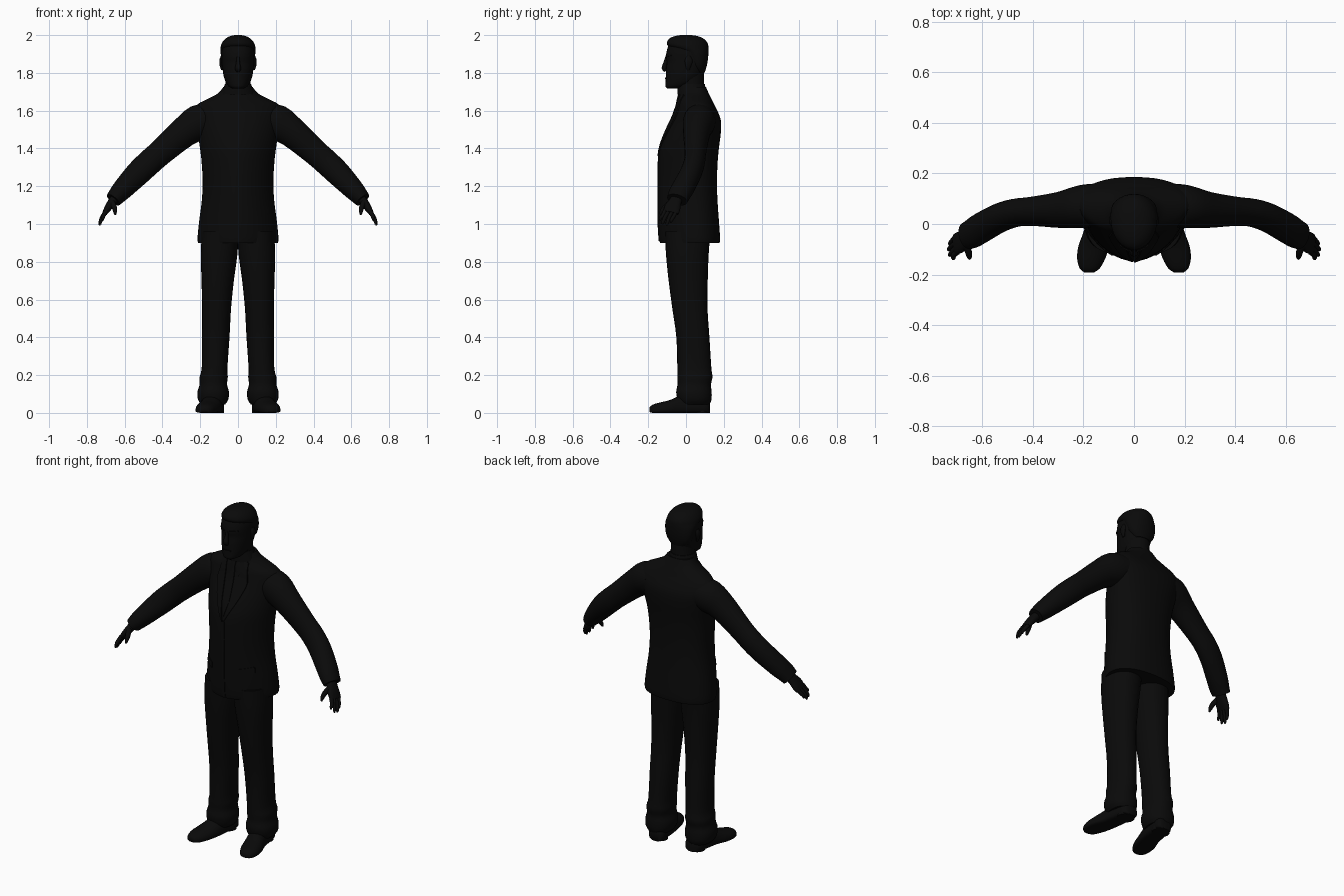
import bpy, bmesh, math
from mathutils import Vector
from mathutils.bvhtree import BVHTree

black = bpy.data.materials.new("suit black")
black.diffuse_color = (0.003, 0.003, 0.003, 1)


def finish(name, bm, mirror=False, angle=50):
    bmesh.ops.recalc_face_normals(bm, faces=bm.faces)
    me = bpy.data.meshes.new(name)
    bm.to_mesh(me)
    bm.free()
    me.materials.append(black)
    ob = bpy.data.objects.new(name, me)
    bpy.context.collection.objects.link(ob)
    bpy.ops.object.select_all(action='DESELECT')
    ob.select_set(True)
    bpy.context.view_layer.objects.active = ob
    bpy.ops.object.shade_smooth_by_angle(angle=math.radians(angle))
    if mirror:
        ob.modifiers.new("mirror", 'MIRROR')
    return ob


def refine(rings, sub):
    """Catmull-Rom interpolation between the given rings."""
    out = []
    for i in range(len(rings) - 1):
        p = [rings[max(0, min(len(rings) - 1, i + k))] for k in (-1, 0, 1, 2)]
        for s in range(sub):
            t = s / sub
            out.append([0.5 * (2 * b + (c - a) * t + (2 * a - 5 * b + 4 * c - d) * t * t
                        + (3 * b - a - 3 * c + d) * t ** 3) for a, b, c, d in zip(*p)])
    return out + [list(rings[-1])]


def loft(name, rings, ref, axis=None, lo=2, hi=2, n=28, sub=3, mirror=False):
    """Rings are x, y, z, half width, depth below, depth above."""
    rings = refine([r if len(r) == 6 else (*r, r[4]) for r in rings], sub)
    pts = [Vector(r[:3]) for r in rings]
    bm, loops = bmesh.new(), []
    for i, r in enumerate(rings):
        t = Vector(axis) if axis else (pts[min(i + 1, len(pts) - 1)] - pts[max(i - 1, 0)]).normalized()
        side = (Vector(ref) - t * t.dot(Vector(ref))).normalized()
        up = t.cross(side)
        loop = []
        for k in range(n):
            c, s = math.cos(math.tau * k / n), math.sin(math.tau * k / n)
            e = 2 / (hi if s >= 0 else lo)
            u = math.copysign(abs(c) ** e, c) * max(r[3], 0.001)
            v = math.copysign(abs(s) ** e, s) * max(r[5] if s >= 0 else r[4], 0.001)
            p = pts[i] + side * u + up * v
            p.z = max(p.z, 0)
            loop.append(bm.verts.new(p))
        loops.append(loop)
    for a, b in zip(loops, loops[1:]):
        for k in range(n):
            bm.faces.new((a[k], a[(k + 1) % n], b[(k + 1) % n], b[k]))
    bm.faces.new(loops[0])
    bm.faces.new(loops[-1])
    return finish(name, bm, mirror)


def level(z, rx, y0, y1, cx=0.0, split=0.5):
    cy = y0 + (y1 - y0) * split
    return (cx, cy, z, rx, cy - y0, y1 - cy)


X, Y, Z = (1, 0, 0), (0, 1, 0), (0, 0, 1)

# Jacket body, from hem to collar
jacket = loft("jacket", [level(*r, split=0.6) for r in (
    (0.90, 0.212, -0.138, 0.178), (0.93, 0.214, -0.143, 0.180), (1.02, 0.205, -0.147, 0.174),
    (1.12, 0.192, -0.148, 0.167), (1.22, 0.187, -0.148, 0.164), (1.32, 0.192, -0.146, 0.167),
    (1.40, 0.201, -0.140, 0.174), (1.48, 0.214, -0.113, 0.184), (1.55, 0.228, -0.080, 0.184),
    (1.60, 0.232, -0.058, 0.166), (1.635, 0.212, -0.049, 0.148), (1.66, 0.165, -0.044, 0.136),
    (1.69, 0.108, -0.036, 0.121), (1.725, 0.078, -0.032, 0.106))], X, Z, lo=1.75, hi=2.3, n=40)

# Sleeves
loft("sleeves", [(0.15, 0.075, 1.55, 0.085, 0.085), (0.21, 0.068, 1.535, 0.085, 0.095),
                 (0.29, 0.056, 1.482, 0.072, 0.080), (0.41, 0.050, 1.378, 0.057, 0.069),
                 (0.47, 0.044, 1.325, 0.056, 0.068), (0.53, 0.025, 1.268, 0.057, 0.066),
                 (0.60, -0.013, 1.195, 0.060, 0.057), (0.635, -0.035, 1.157, 0.059, 0.050),
                 (0.66, -0.047, 1.128, 0.055, 0.043)], Y, mirror=True, n=24)

# Trousers with gathered hems
loft("trouser_legs", [level(z, (b - a) / 2, y0, y1, (a + b) / 2) for z, a, b, y0, y1 in (
    (0.045, 0.068, 0.195, -0.035, 0.125), (0.07, 0.052, 0.212, -0.045, 0.135),
    (0.11, 0.048, 0.215, -0.052, 0.136), (0.15, 0.058, 0.203, -0.045, 0.132),
    (0.19, 0.054, 0.203, -0.046, 0.140), (0.24, 0.056, 0.192, -0.046, 0.134),
    (0.40, 0.045, 0.191, -0.051, 0.124), (0.55, 0.037, 0.190, -0.072, 0.114),
    (0.70, 0.022, 0.193, -0.092, 0.115), (0.84, 0.003, 0.197, -0.106, 0.120),
    (0.96, -0.004, 0.190, -0.112, 0.130))], X, Z, lo=2.2, hi=2.2, n=24, mirror=True)

# Shoes, heel to toe, and their soles
loft("shoes", [(0.120, 0.126, 0.035, 0.028, 0.035, 0.025), (0.122, 0.110, 0.035, 0.048, 0.035, 0.045),
               (0.130, 0.050, 0.035, 0.054, 0.035, 0.065), (0.140, -0.020, 0.030, 0.056, 0.030, 0.065),
               (0.158, -0.085, 0.022, 0.061, 0.022, 0.046), (0.169, -0.135, 0.018, 0.056, 0.018, 0.038),
               (0.175, -0.175, 0.016, 0.040, 0.016, 0.028), (0.177, -0.192, 0.016, 0.018, 0.012, 0.014)],
     X, (0, -1, 0), lo=4, hi=2.1, n=20, mirror=True)
loft("heels", [(0.124, 0.078, 0.0, 0.050, 0.045), (0.124, 0.078, 0.022, 0.051, 0.047)],
     X, Z, sub=1, mirror=True)

# Neck and shirt collar
loft("neck", [level(1.66, 0.072, -0.030, 0.098), level(1.73, 0.066, -0.040, 0.095),
              level(1.80, 0.068, -0.050, 0.095)], X, Z)
loft("collar", [level(1.685, 0.090, -0.045, 0.112), level(1.72, 0.076, -0.046, 0.104),
                level(1.742, 0.069, -0.043, 0.099)], X, Z)

# Head and hair
head = loft("head", [level(*r, split=0.6) for r in (
    (1.718, 0.030, -0.100, -0.030), (1.728, 0.048, -0.108, 0.000), (1.75, 0.064, -0.108, 0.050),
    (1.78, 0.075, -0.107, 0.080), (1.82, 0.082, -0.106, 0.098), (1.855, 0.086, -0.102, 0.107),
    (1.885, 0.087, -0.106, 0.110), (1.92, 0.087, -0.101, 0.110), (1.955, 0.078, -0.088, 0.104),
    (1.98, 0.056, -0.06, 0.08), (1.99, 0.025, -0.03, 0.04))], X, Z, lo=2.2, hi=2.1)
loft("hair", [level(*r) for r in (
    (1.80, 0.050, 0.040, 0.098), (1.83, 0.076, 0.020, 0.108), (1.87, 0.088, 0.000, 0.116),
    (1.91, 0.092, -0.030, 0.119), (1.935, 0.092, -0.085, 0.119), (1.955, 0.087, -0.102, 0.115),
    (1.978, 0.070, -0.092, 0.098), (1.993, 0.046, -0.066, 0.068), (2.0, 0.018, -0.030, 0.030))], X, Z)

# Nose, ears
loft("nose", [(0, -0.100, 1.882, 0.008, 0.010), (0, -0.109, 1.855, 0.010, 0.010),
              (0, -0.116, 1.825, 0.016, 0.013), (0, -0.106, 1.810, 0.012, 0.008)], X, n=12)
loft("ears", [(0.083, 0.012, 1.815, 0.007, 0.005), (0.088, 0.012, 1.835, 0.014, 0.008),
              (0.090, 0.014, 1.865, 0.021, 0.009), (0.086, 0.014, 1.888, 0.010, 0.005)],
     Y, n=12, mirror=True)

# Hands: palm, thumb and fingers
loft("palms", [(0.645, -0.045, 1.145, 0.030, 0.024), (0.668, -0.058, 1.115, 0.034, 0.022),
               (0.688, -0.072, 1.085, 0.043, 0.019), (0.705, -0.080, 1.058, 0.041, 0.014)],
     Y, lo=2.4, hi=2.4, n=16, mirror=True)
loft("thumbs", [(0.668, -0.080, 1.115, 0.016, 0.016), (0.655, -0.110, 1.090, 0.014, 0.014),
                (0.651, -0.128, 1.068, 0.011, 0.011), (0.650, -0.137, 1.050, 0.005, 0.005)],
     X, n=10, mirror=True)
for i, (y, x, z) in enumerate(((-0.137, 0.715, 1.018), (-0.124, 0.728, 0.998),
                               (-0.102, 0.732, 0.992), (-0.080, 0.728, 1.006))):
    by = -0.111 + 0.021 * i
    loft(f"fingers_{i + 1}", [(0.698, by, 1.070, 0.011, 0.012),
                              (0.716 - 0.003 * (i == 0), (by + y) / 2, 1.042, 0.010, 0.011),
                              (x - 0.001, y + 0.003, z + 0.015, 0.009, 0.009), (x, y, z, 0.004, 0.004)],
         Y, n=10, mirror=True)


def plate(name, base, left, right, lift=0.006, mirror=False, steps=10, across=4):
    """Thin strip between two outlines (x, z), laid on the front of a part."""
    bm0 = bmesh.new()
    bm0.from_mesh(base.data)
    tree = BVHTree.FromBMesh(bm0)
    bm0.free()

    def along(line, t):
        f = t * (len(line) - 1)
        i = min(int(f), len(line) - 2)
        return Vector(line[i]).lerp(Vector(line[i + 1]), f - i)

    bm, rows = bmesh.new(), []
    for j in range(steps + 1):
        row = []
        for k in range(across + 1):
            p = along(left, j / steps).lerp(along(right, j / steps), k / across)
            hit = tree.ray_cast(Vector((p.x, -1, p.y)), Vector((0, 1, 0)))[0]
            y = hit.y if hit else -0.03
            row.append([bm.verts.new((p.x, y + d, p.y)) for d in (-lift, 0.002)])
        rows.append(row)
    for j in range(steps):
        for k in range(across):
            a, b, c, d = rows[j][k], rows[j][k + 1], rows[j + 1][k + 1], rows[j + 1][k]
            for s in (0, 1):
                bm.faces.new((a[s], b[s], c[s], d[s]))
    edge = ([r[0] for r in rows] + rows[-1][1:] + [r[-1] for r in rows[-2::-1]] + rows[0][-2:0:-1])
    for a, b in zip(edge, edge[1:] + edge[:1]):
        bm.faces.new((a[0], b[0], b[1], a[1]))
    return finish(name, bm, mirror, 35)


# Tie, lapels, pocket flaps, front edge
plate("tie", jacket, [(-0.016, 1.70), (-0.011, 1.66), (-0.024, 1.48), (-0.004, 1.39)],
      [(0.016, 1.70), (0.011, 1.66), (0.024, 1.48), (0.004, 1.39)], 0.005)
plate("lapels", jacket, [(0.050, 1.70), (0.042, 1.58), (0.022, 1.46), (0.003, 1.36)],
      [(0.080, 1.68), (0.100, 1.57), (0.068, 1.48), (0.007, 1.36)], 0.007, True)
plate("pocket_flaps", jacket, [(0.085, 1.085), (0.085, 1.05)], [(0.155, 1.095), (0.158, 1.06)],
      0.005, True, 3)
plate("front_edge", jacket, [(0.0, 1.36), (0.0, 0.91)], [(0.010, 1.36), (0.014, 0.91)], 0.004)

# Eyebrows and lips
plate("eyebrows", head, [(0.016, 1.892), (0.016, 1.884)], [(0.058, 1.896), (0.058, 1.890)],
      0.005, True, 3)
plate("lips", head, [(-0.026, 1.776), (-0.024, 1.768)], [(0.026, 1.776), (0.024, 1.768)], 0.005, False, 3, 8)
